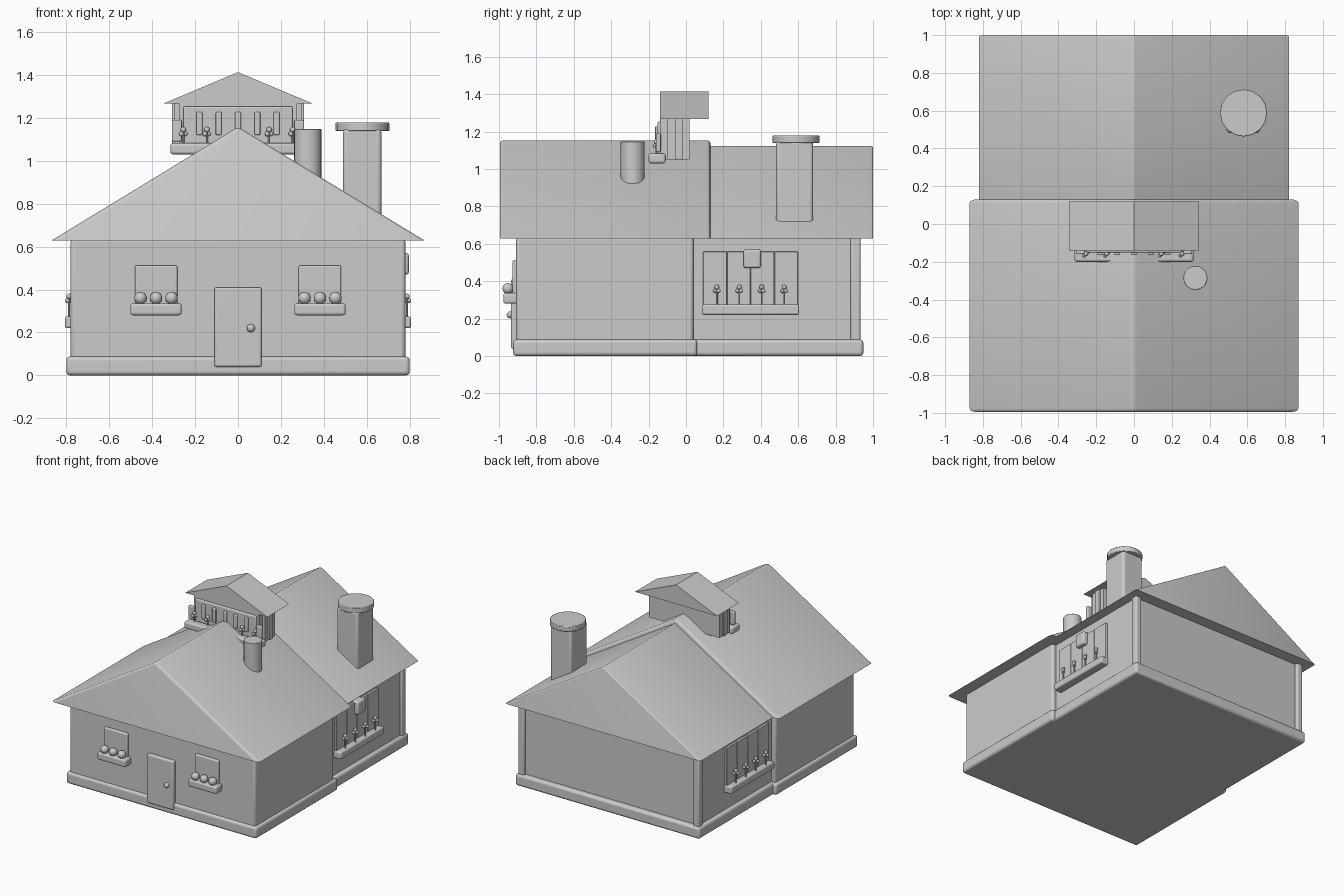
import bpy, bmesh, math

if "Cube" in bpy.data.objects:
    bpy.data.objects.remove(bpy.data.objects["Cube"])


def finish(obj, bevel=0.0, segments=3):
    if bevel:
        m = obj.modifiers.new("soft_edges", 'BEVEL')
        m.width, m.segments = bevel, segments
        m.limit_method = 'ANGLE'
    bpy.ops.object.select_all(action='DESELECT')
    obj.select_set(True)
    bpy.context.view_layer.objects.active = obj
    bpy.ops.object.shade_smooth_by_angle(angle=math.radians(35))
    return obj


def box(name, x, y, z, bevel=0.0):
    bpy.ops.mesh.primitive_cube_add(size=1, location=[(a + b) / 2 for a, b in (x, y, z)])
    obj = bpy.context.object
    obj.name = name
    for v in obj.data.vertices:
        for i, (a, b) in enumerate((x, y, z)):
            v.co[i] *= b - a
    return finish(obj, bevel)


def cylinder(name, x, y, z0, z1, r, sides=16, bevel=0.0):
    bpy.ops.mesh.primitive_cylinder_add(vertices=sides, radius=r, depth=z1 - z0,
                                        location=(x, y, (z0 + z1) / 2))
    obj = bpy.context.object
    obj.name = name
    return finish(obj, bevel, 2)


def ball(name, loc, r):
    bpy.ops.mesh.primitive_uv_sphere_add(segments=16, ring_count=10, radius=r, location=loc)
    obj = bpy.context.object
    obj.name = name
    return finish(obj)


def gable(name, half, y0, y1, z0, z1, bevel=0.0):
    # triangular prism; only ridge and gable edges are softened
    bm = bmesh.new()
    pts = [(-half, z0), (half, z0), (0, z1)]
    face = bm.faces.new([bm.verts.new((x, y0, z)) for x, z in pts])
    new = bmesh.ops.extrude_face_region(bm, geom=[face])
    bmesh.ops.translate(bm, vec=(0, y1 - y0, 0),
                        verts=[v for v in new['geom'] if isinstance(v, bmesh.types.BMVert)])
    bmesh.ops.recalc_face_normals(bm, faces=bm.faces)
    if bevel:
        edges = [e for e in bm.edges if any(v.co.z > z0 + 0.01 for v in e.verts)]
        bmesh.ops.bevel(bm, geom=edges, offset=bevel, segments=3, profile=0.5,
                        affect='EDGES', clamp_overlap=True)
    me = bpy.data.meshes.new(name)
    bm.to_mesh(me)
    bm.free()
    obj = bpy.data.objects.new(name, me)
    bpy.context.collection.objects.link(obj)
    return finish(obj)


def flower(name, x, y, z0, z1):
    # thin stem with a cluster of small blooms
    cylinder(name + "_stem", x, y, z0, z1, 0.005, 8)
    ball(name + "_top", (x, y, z1), 0.013)
    for dx, dy in ((-0.009, -0.009), (0.009, 0.009)):
        ball(name + "_bloom", (x + dx, y + dy, z1 - 0.02), 0.011)


# Foundations and walls
box("front_foundation", (-0.80, 0.80), (-0.925, 0.06), (0, 0.088), 0.018)
box("rear_foundation", (-0.775, 0.775), (0.0, 0.948), (0, 0.088), 0.018)
box("front_walls", (-0.78, 0.78), (-0.908, 0.04), (0.05, 0.64), 0.018)
box("rear_walls", (-0.745, 0.745), (0.0, 0.91), (0.05, 0.64))
for s in (-1, 1):
    box("rear_corner_post", sorted((s * 0.71, s * 0.762)), (0.88, 0.933), (0.07, 0.64), 0.012)

# Main roofs
gable("front_roof", 0.87, -0.995, 0.13, 0.628, 1.158, 0.018)
gable("rear_roof", 0.82, 0.10, 1.0, 0.628, 1.125, 0.01)

# Door with knob
box("door", (-0.11, 0.11), (-0.936, -0.89), (0.04, 0.41), 0.01)
ball("door_knob", (0.06, -0.94, 0.22), 0.019)

# Front windows with planters
for s in (-1, 1):
    c = s * 0.382
    box("front_window", (c - 0.099, c + 0.099), (-0.928, -0.89), (0.30, 0.512), 0.008)
    box("front_planter", (c - 0.119, c + 0.119), (-0.977, -0.90), (0.28, 0.336), 0.012)
    for i in (-1, 0, 1):
        ball("front_flower", (c + i * 0.072, -0.952, 0.36), 0.029)

# Side windows with planters
for s in (-1, 1):
    for i in range(4):
        y = 0.092 + i * 0.127
        box("side_window_pane", sorted((s * 0.73, s * 0.762)), (y, y + 0.125), (0.27, 0.558), 0.004)
        flower("side_flower", s * 0.787, 0.165 + i * 0.12, 0.26, 0.368)
    box("side_planter", sorted((s * 0.73, s * 0.806)), (0.085, 0.605), (0.22, 0.275), 0.01)
box("hanging_plaque", (0.74, 0.796), (0.308, 0.40), (0.47, 0.57), 0.012)

# Chimney and flue
box("chimney", (0.49, 0.668), (0.482, 0.68), (0.62, 1.15), 0.018)
cylinder("chimney_cap", 0.58, 0.588, 1.138, 1.178, 0.125, 16, 0.004)
cylinder("flue_pipe", 0.325, -0.285, 0.85, 1.147, 0.064, 20, 0.003)

# Roof dormer
box("dormer_body", (-0.295, 0.295), (-0.10, 0.02), (1.05, 1.275))
box("dormer_front", (-0.275, 0.275), (-0.138, -0.09), (1.05, 1.275))
gable("dormer_roof", 0.345, -0.14, 0.12, 1.268, 1.413)
box("dormer_window", (-0.255, 0.255), (-0.152, -0.12), (1.08, 1.253), 0.008)
for i in range(-2, 3):
    box("dormer_slat", (i * 0.09 - 0.014, i * 0.09 + 0.014), (-0.165, -0.14), (1.12, 1.227), 0.006)
box("dormer_planter", (-0.315, 0.315), (-0.20, -0.11), (1.03, 1.082), 0.012)
for s in (-1, 1):
    box("dormer_side_post", sorted((s * 0.275, s * 0.308)), (-0.06, -0.015), (1.05, 1.27), 0.005)
    box("dormer_shutter", sorted((s * 0.262, s * 0.308)), (-0.16, -0.135), (1.09, 1.19), 0.006)
    for x in (0.145, 0.255):
        flower("dormer_flower", s * x, -0.158, 1.075, 1.145)
